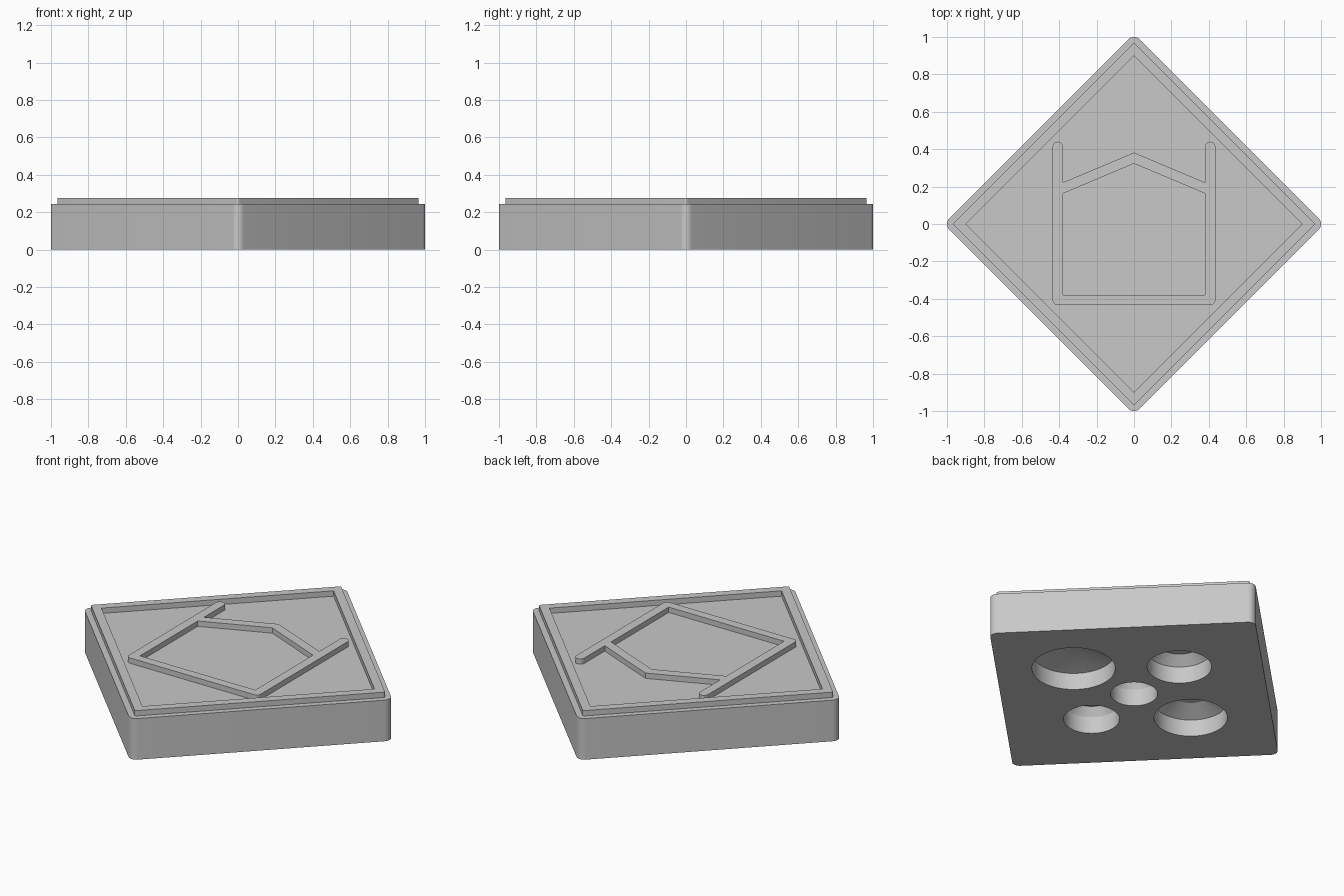
import bpy
import bmesh
from math import sin, cos, pi, radians

cube = bpy.data.objects.get("Cube")
if cube:
    bpy.data.objects.remove(cube, do_unlink=True)

grey = bpy.data.materials.new("plain grey")
grey.use_nodes = True
COLOR = (0.58, 0.58, 0.58, 1)
grey.diffuse_color = COLOR
grey.node_tree.nodes["Principled BSDF"].inputs["Base Color"].default_value = COLOR

FLOOR, TOP = 0.245, 0.277


def arc(cx, cy, r, start, end, n=8):
    """Points on an arc, angles in degrees."""
    angles = [radians(start + (end - start) * i / n) for i in range(n + 1)]
    return [(cx + r * cos(a), cy + r * sin(a)) for a in angles]


def circle(cx, cy, r, n=64):
    return arc(cx, cy, r, 0, 360, n)[:-1]


def diamond(tip, r=0):
    """Square standing on a corner, with rounded corners reaching tip."""
    if r == 0:
        return [(tip, 0), (0, tip), (-tip, 0), (0, -tip)]
    pts = []
    for k in range(4):
        a = k * pi / 2
        d = tip - r
        pts += arc(d * cos(a), d * sin(a), r, 90 * k - 45, 90 * k + 45)
    return pts


def loft(name, rings):
    """Closed solid through (outline, height) rings."""
    bm = bmesh.new()
    layers = [[bm.verts.new((x, y, z)) for x, y in pts] for pts, z in rings]
    for low, high in zip(layers, layers[1:]):
        for i in range(len(low)):
            j = (i + 1) % len(low)
            bm.faces.new((low[i], low[j], high[j], high[i]))
    bm.faces.new(layers[0][::-1])
    bm.faces.new(layers[-1])
    bmesh.ops.recalc_face_normals(bm, faces=bm.faces)
    mesh = bpy.data.meshes.new(name)
    bm.to_mesh(mesh)
    bm.free()
    mesh.materials.append(grey)
    obj = bpy.data.objects.new(name, mesh)
    bpy.context.collection.objects.link(obj)
    return obj


def activate(obj):
    bpy.ops.object.select_all(action='DESELECT')
    obj.select_set(True)
    bpy.context.view_layer.objects.active = obj


def cut(obj, cutter):
    cutter.hide_render = True
    mod = obj.modifiers.new("cut", 'BOOLEAN')
    mod.operation = 'DIFFERENCE'
    mod.solver = 'EXACT'
    mod.object = cutter
    activate(obj)
    bpy.ops.object.modifier_apply(modifier=mod.name)
    bpy.data.objects.remove(cutter, do_unlink=True)


# Block with five blind holes that taper at the top
block = loft("block", [(diamond(1.0, 0.042), 0), (diamond(1.0, 0.042), FLOOR)])
holes = [  # x, y, radius, roof radius
    (0, 0, 0.127, 0.10),
    (0, 0.381, 0.174, 0.121),
    (-0.40, 0, 0.198, 0.10),
    (0.426, 0, 0.225, 0.035),
    (0, -0.357, 0.151, 0.12),
]
for x, y, r, roof in holes:
    cut(block, loft("hole_cutter", [(circle(x, y, r), -0.05),
                                    (circle(x, y, r), 0.10),
                                    (circle(x, y, roof), 0.15)]))

# Raised rim around the top
rim = loft("rim", [(diamond(0.965, 0.012), FLOOR - 0.01),
                   (diamond(0.965, 0.012), TOP)])
cut(rim, loft("rim_cutter", [(diamond(0.90), 0.1), (diamond(0.90), 0.4)]))

# Raised house outline with walls rising past the roof
R, X = 0.0275, 0.4075
half = (arc(X, -0.4055, R, -90, 0) + arc(X, 0.4125, R, 0, 180, 16)
        + [(X - R, 0.222)])
outline = half + [(0, 0.382)] + [(-x, y) for x, y in reversed(half)]
house = loft("house_outline", [(outline, FLOOR - 0.01), (outline, TOP)])
room = [(X - R, -0.38), (X - R, 0.163), (0, 0.323),
        (R - X, 0.163), (R - X, -0.38)]
cut(house, loft("room_cutter", [(room, 0.1), (room, 0.4)]))

for obj in (block, rim, house):
    activate(obj)
    bpy.ops.object.shade_smooth_by_angle(angle=radians(25))
